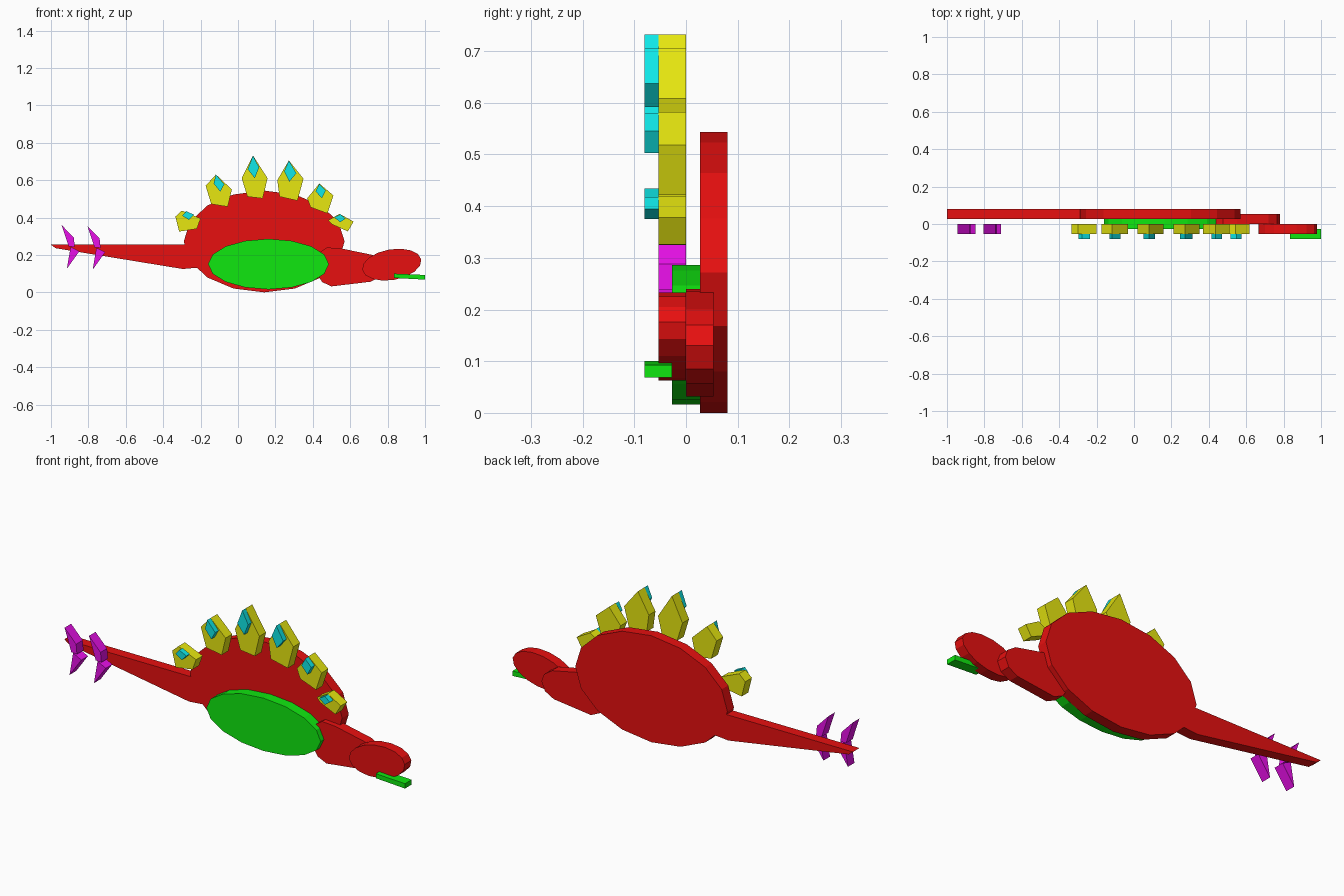
import bpy, math


def material(name, rgb):
    m = bpy.data.materials.new(name)
    m.diffuse_color = (*rgb, 1)
    return m


RED = material("red", (0.8, 0.005, 0.005))
GREEN = material("green", (0.005, 0.8, 0.005))
YELLOW = material("yellow", (0.8, 0.8, 0.005))
CYAN = material("cyan", (0.005, 0.8, 0.8))
MAGENTA = material("magenta", (0.8, 0.005, 0.8))


def slab(name, outline, y0, y1, mat):
    """Extrude an x-z outline along y into a flat-sided slab."""
    # make the outline run counter-clockwise as seen from the front
    area = sum(a[0] * b[1] - b[0] * a[1]
               for a, b in zip(outline, outline[1:] + outline[:1]))
    if area < 0:
        outline = outline[::-1]
    n = len(outline)
    verts = [(x, y, z) for y in (y0, y1) for x, z in outline]
    faces = [tuple(range(n)), tuple(range(2 * n - 1, n - 1, -1))]
    faces += [(i, i + n, (i + 1) % n + n, (i + 1) % n) for i in range(n)]
    mesh = bpy.data.meshes.new(name)
    mesh.from_pydata(verts, [], faces)
    mesh.materials.append(mat)
    obj = bpy.data.objects.new(name, mesh)
    bpy.context.collection.objects.link(obj)
    return obj


def ellipse(cx, cz, rx, rz, tilt=0, n=16):
    c, s = math.cos(math.radians(tilt)), math.sin(math.radians(tilt))
    pts = []
    for i in range(n):
        a = 2 * math.pi * i / n
        u, v = rx * math.cos(a), rz * math.sin(a)
        pts.append((cx + u * c - v * s, cz + u * s + v * c))
    return pts


# Layer boundaries, back to front
BACK, MID, FRONT, TOP = 0.08, 0.027, -0.053, -0.08

# Body, belly and tail
slab("body", ellipse(0.14, 0.272, 0.43, 0.272), MID, BACK, RED)
slab("belly", ellipse(0.163, 0.151, 0.323, 0.135), -MID, MID, GREEN)
slab("tail", [(-1, 0.255), (-0.27, 0.255), (-0.2, 0.2), (-0.215, 0.132),
              (-0.295, 0.125), (-0.975, 0.236)], MID, BACK, RED)

# Neck, head and jaw
slab("neck", [(0.41, 0.15), (0.43, 0.21), (0.475, 0.24), (0.55, 0.235),
              (0.72, 0.2), (0.765, 0.17), (0.78, 0.13), (0.76, 0.085),
              (0.71, 0.057), (0.5, 0.032), (0.45, 0.055), (0.42, 0.1)],
     0, 0.053, RED)
slab("head", ellipse(0.822, 0.148, 0.16, 0.082, 10), FRONT, 0, RED)
slab("jaw", [(0.835, 0.1), (1, 0.093), (1, 0.068), (0.835, 0.077)],
     TOP, -MID, GREEN)

# Back plates with a small inlay on the front of each
plates = [
    [(-.335, .405), (-.3, .437), (-.2, .395), (-.22, .34), (-.315, .325)],
    [(-.173, .57), (-.118, .63), (-.033, .55), (-.055, .458), (-.143, .472)],
    [(.02, .61), (.08, .732), (.158, .61), (.132, .502), (.05, .512)],
    [(.21, .6), (.272, .705), (.35, .608), (.318, .49), (.222, .512)],
    [(.37, .503), (.435, .582), (.51, .518), (.478, .422), (.388, .455)],
    [(.482, .385), (.543, .42), (.618, .378), (.587, .326), (.5, .365)],
]
inlays = [
    [(-.298, .41), (-.277, .434), (-.235, .415), (-.262, .387)],
    [(-.13, .582), (-.118, .63), (-.073, .578), (-.095, .538)],
    [(.052, .658), (.08, .732), (.113, .668), (.09, .61)],
    [(.247, .648), (.272, .705), (.312, .637), (.275, .592)],
    [(.415, .54), (.435, .58), (.47, .545), (.448, .503)],
    [(.515, .4), (.547, .418), (.575, .395), (.547, .375)],
]
for i, (plate, inlay) in enumerate(zip(plates, inlays), 1):
    slab(f"back_plate_{i}", plate, FRONT, 0, YELLOW)
    slab(f"plate_inlay_{i}", inlay, TOP, FRONT, CYAN)

# Two pairs of tail spikes
upper = [(-.943, .36), (-.878, .293), (-.873, .243), (-.905, .245)]
lower = [(-.895, .243), (-.848, .22), (-.915, .126)]
for i, (dx, dz) in enumerate([(0, 0), (0.138, -0.005)], 1):
    for label, pts in (("upper", upper), ("lower", lower)):
        slab(f"tail_spike_{label}_{i}", [(x + dx, z + dz) for x, z in pts],
             FRONT, 0, MAGENTA)
